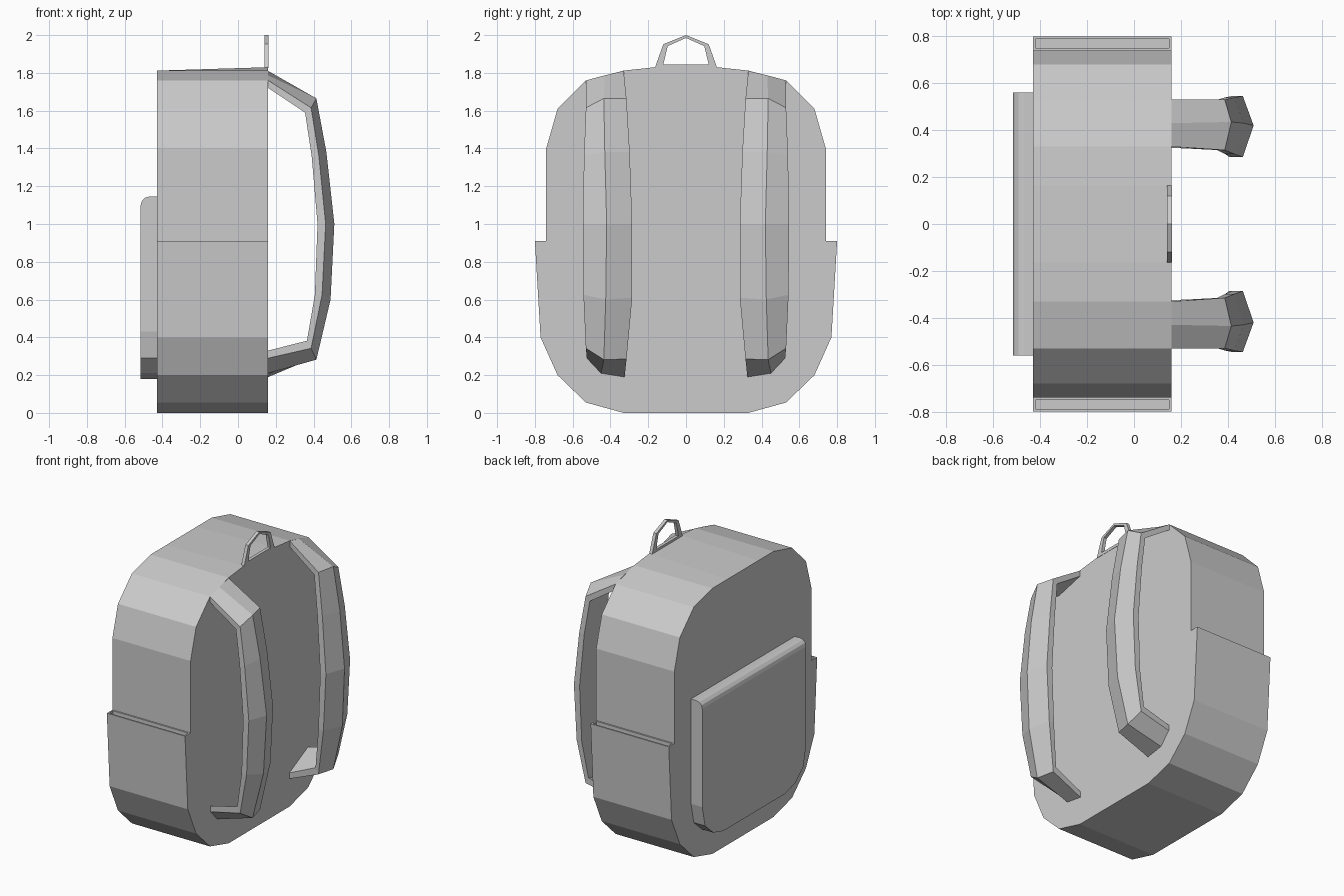
import bpy, bmesh

if "Cube" in bpy.data.objects:
    bpy.data.objects.remove(bpy.data.objects["Cube"])


def finish(name, bm):
    bmesh.ops.recalc_face_normals(bm, faces=bm.faces)
    mesh = bpy.data.meshes.new(name)
    bm.to_mesh(mesh)
    bm.free()
    obj = bpy.data.objects.new(name, mesh)
    bpy.context.collection.objects.link(obj)
    return obj


def symmetric(half):
    # mirror a (y, z) half outline across y = 0
    return half + [(-y, z) for y, z in reversed(half) if y > 0]


def prism(outline, x0, x1):
    bm = bmesh.new()
    a = [bm.verts.new((x0, y, z)) for y, z in outline]
    b = [bm.verts.new((x1, y, z)) for y, z in outline]
    bm.faces.new(a)
    bm.faces.new(b[::-1])
    for i in range(len(a)):
        j = (i + 1) % len(a)
        bm.faces.new((a[i], a[j], b[j], b[i]))
    bmesh.ops.recalc_face_normals(bm, faces=bm.faces)
    return bm


FRONT, BACK = -0.43, 0.16

# Main bag with side pockets stepped out of the outline
bm = prism(symmetric([(0.33, 0), (0.53, 0.055), (0.68, 0.2), (0.77, 0.4), (0.80, 0.91),
                      (0.74, 0.91), (0.74, 1.4), (0.68, 1.61), (0.53, 1.76),
                      (0.33, 1.812), (0.165, 1.812)]), FRONT, BACK)
for v in bm.verts:
    if abs(v.co.y) < 0.2 and v.co.z > 1.8 and v.co.x > 0:
        v.co.z = 1.83
# Pocket openings sunk into the side ledges
ledges = [f for f in bm.faces if f.normal.z > 0.99 and abs(f.calc_center_median().z - 0.91) < 0.01]
bmesh.ops.inset_individual(bm, faces=ledges, thickness=0.015, depth=0)
for v in {v for f in ledges for v in f.verts}:
    v.tag = True
wells = bmesh.ops.extrude_discrete_faces(bm, faces=ledges)["faces"]
for f in wells:
    bmesh.ops.translate(bm, verts=f.verts, vec=(0, 0, -0.04))
finish("bag_body", bm)

# Front pocket with a rounded top edge
bm = prism(symmetric([(0.33, 0.18), (0.44, 0.21), (0.53, 0.29), (0.56, 0.43), (0.56, 1.145)]),
           -0.515, FRONT)
rim = [e for e in bm.edges if all(v.co.z > 1.1 and v.co.x < -0.5 for v in e.verts)]
bmesh.ops.bevel(bm, geom=rim, offset=0.045, segments=3, profile=0.5, affect='EDGES')
finish("front_pocket", bm)

# Carry handle: a flat ring on the top back edge
outer = symmetric([(0.165, 1.826), (0.12, 1.952), (0, 2.0)])
inner = symmetric([(0.12, 1.845), (0.097, 1.942), (0, 1.985)])
bm = bmesh.new()
loops = [[bm.verts.new((x, y, z)) for y, z in pts]
         for x, pts in ((0.14, outer), (0.162, outer), (0.162, inner), (0.14, inner))]
for k in range(4):
    p, q = loops[k], loops[(k + 1) % 4]
    for i in range(5):
        j = (i + 1) % 5
        bm.faces.new((p[i], p[j], q[j], q[i]))
finish("carry_handle", bm)

# Shoulder straps: ridge x, ridge y, ridge z, edge setback,
# outer edge y, outer edge z, inner edge y, inner edge z, thickness in x, in z
STRAP = [
    (0.16, 0.43, 1.787, 0, 0.53, 1.76, 0.33, 1.81, 0, -0.04),
    (0.415, 0.435, 1.665, 0.028, 0.53, 1.615, 0.315, 1.663, 0.032, -0.025),
    (0.468, 0.43, 1.38, 0.04, 0.54, 1.36, 0.298, 1.38, 0.038, 0),
    (0.51, 0.42, 1.0, 0.046, 0.546, 1.0, 0.285, 1.0, 0.043, 0),
    (0.49, 0.425, 0.6, 0.045, 0.543, 0.625, 0.285, 0.61, 0.038, 0),
    (0.415, 0.435, 0.282, 0.028, 0.53, 0.342, 0.315, 0.285, 0.022, 0.04),
    (0.16, 0.45, 0.21, 0, 0.525, 0.29, 0.325, 0.19, 0, 0.04),
]
for side, name in ((1, "shoulder_strap_a"), (-1, "shoulder_strap_b")):
    bm = bmesh.new()
    rings = []
    for rx, ry, rz, back, oy, oz, iy, iz, tx, tz in STRAP:
        ex = rx - back
        section = [(rx, ry, rz), (ex, oy, oz), (ex - tx, oy, oz + tz),
                   (ex - tx, iy, iz + tz), (ex, iy, iz)]
        rings.append([bm.verts.new((x, side * y, z)) for x, y, z in section])
    for p, q in zip(rings, rings[1:]):
        for i in range(5):
            j = (i + 1) % 5
            bm.faces.new((p[i], p[j], q[j], q[i]))
    bm.faces.new(rings[0])
    bm.faces.new(rings[-1])
    finish(name, bm)
